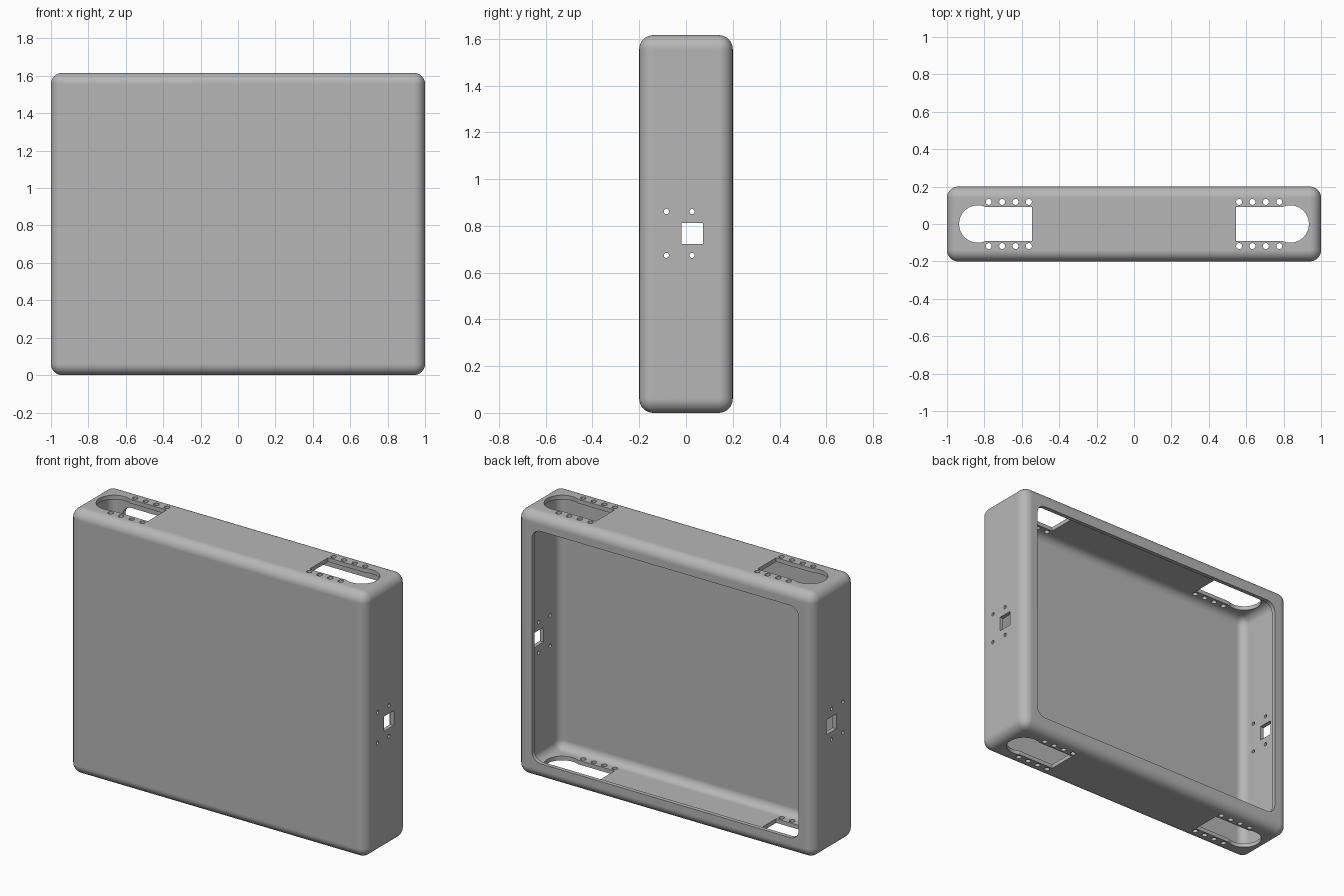
import bpy, bmesh, math
from mathutils import Vector

W, D, H = 2.0, 0.4, 1.616      # outer size
WALL, FILLET, RIM = 0.025, 0.06, 0.1

cube = bpy.data.objects.get("Cube")
if cube:
    bpy.data.objects.remove(cube, do_unlink=True)

grey = bpy.data.materials.new("plain grey")
grey.use_nodes = True
grey.diffuse_color = (0.47, 0.47, 0.47, 1)
grey.node_tree.nodes["Principled BSDF"].inputs["Base Color"].default_value = grey.diffuse_color


def to_object(name, bm):
    bmesh.ops.recalc_face_normals(bm, faces=bm.faces)
    mesh = bpy.data.meshes.new(name)
    bm.to_mesh(mesh)
    bm.free()
    mesh.materials.append(grey)
    obj = bpy.data.objects.new(name, mesh)
    bpy.context.collection.objects.link(obj)
    return obj


def rounded_box(name, inset, radius):
    bm = bmesh.new()
    bmesh.ops.create_cube(bm, size=1)
    size = Vector((W, D, H)) - Vector((2, 2, 2)) * inset
    for v in bm.verts:
        v.co = v.co * size + Vector((0, 0, H / 2))
    bmesh.ops.bevel(bm, geom=bm.edges[:], offset=radius, segments=8,
                    profile=0.5, affect='EDGES')
    return to_object(name, bm)


def prism(bm, points, axis, start, end):
    """Extrude a closed 2D outline along an axis."""
    def place(p, t):
        return {'X': (t, p[0], p[1]), 'Y': (p[0], t, p[1]), 'Z': (p[0], p[1], t)}[axis]
    face = bm.faces.new([bm.verts.new(place(p, start)) for p in points])
    new = bmesh.ops.extrude_face_region(bm, geom=[face])["geom"]
    shift = Vector(place((0, 0), end - start))
    bmesh.ops.translate(bm, vec=shift,
                        verts=[g for g in new if isinstance(g, bmesh.types.BMVert)])


def arc(cx, cy, r, a0, a1, n):
    return [(cx + r * math.cos(a0 + (a1 - a0) * i / n),
             cy + r * math.sin(a0 + (a1 - a0) * i / n)) for i in range(n + 1)]


def circle(cx, cy, r):
    return arc(cx, cy, r, 0, math.tau, 20)[:-1]


def cut(target, cutter):
    mod = target.modifiers.new("cut", 'BOOLEAN')
    mod.operation, mod.solver, mod.object = 'DIFFERENCE', 'EXACT', cutter
    bpy.context.view_layer.objects.active = target
    bpy.ops.object.modifier_apply(modifier=mod.name)
    bpy.data.objects.remove(cutter, do_unlink=True)


# Hollow rounded shell
shell = rounded_box("case_shell", 0, FILLET)
cut(shell, rounded_box("cavity_cutter", WALL, 0.05))

# Rounded opening in the back
bm = bmesh.new()
r = 0.06
x, lo, hi = W / 2 - RIM - r, RIM + r, H - RIM - r
outline = []
for i, (cx, cz) in enumerate([(x, hi), (-x, hi), (-x, lo), (x, lo)]):
    outline += arc(cx, cz, r, i * math.pi / 2, (i + 1) * math.pi / 2, 8)
prism(bm, outline, 'Y', 0.1, 0.3)
cut(shell, to_object("opening_cutter", bm))

# Keyhole slots with screw holes through top and bottom
bm = bmesh.new()
a = math.pi - math.asin(0.9)
slot = arc(0.835, 0, 0.1, -a, a, 36) + [(0.545, 0.09), (0.545, -0.09)]
for s in (-1, 1):
    prism(bm, [(s * px, py) for px, py in slot], 'Z', -0.1, H + 0.1)
    for i in range(4):
        for y in (-0.118, 0.118):
            prism(bm, circle(s * (0.562 + 0.0715 * i), y, 0.016), 'Z', -0.1, H + 0.1)
cut(shell, to_object("slot_cutter", bm))

# Square port with four screw holes through both sides
bm = bmesh.new()
prism(bm, [(-0.02, 0.722), (0.073, 0.722), (0.073, 0.812), (-0.02, 0.812)], 'X', -1.1, 1.1)
for y in (-0.084, 0.026):
    for z in (0.674, 0.861):
        prism(bm, circle(y, z, 0.011), 'X', -1.1, 1.1)
cut(shell, to_object("port_cutter", bm))

# Smooth fillets, crisp hole edges
bpy.ops.object.select_all(action='DESELECT')
shell.select_set(True)
bpy.context.view_layer.objects.active = shell
bpy.ops.object.shade_smooth_by_angle(angle=math.radians(30))
weighted = shell.modifiers.new("weighted_normals", 'WEIGHTED_NORMAL')
weighted.keep_sharp = True
